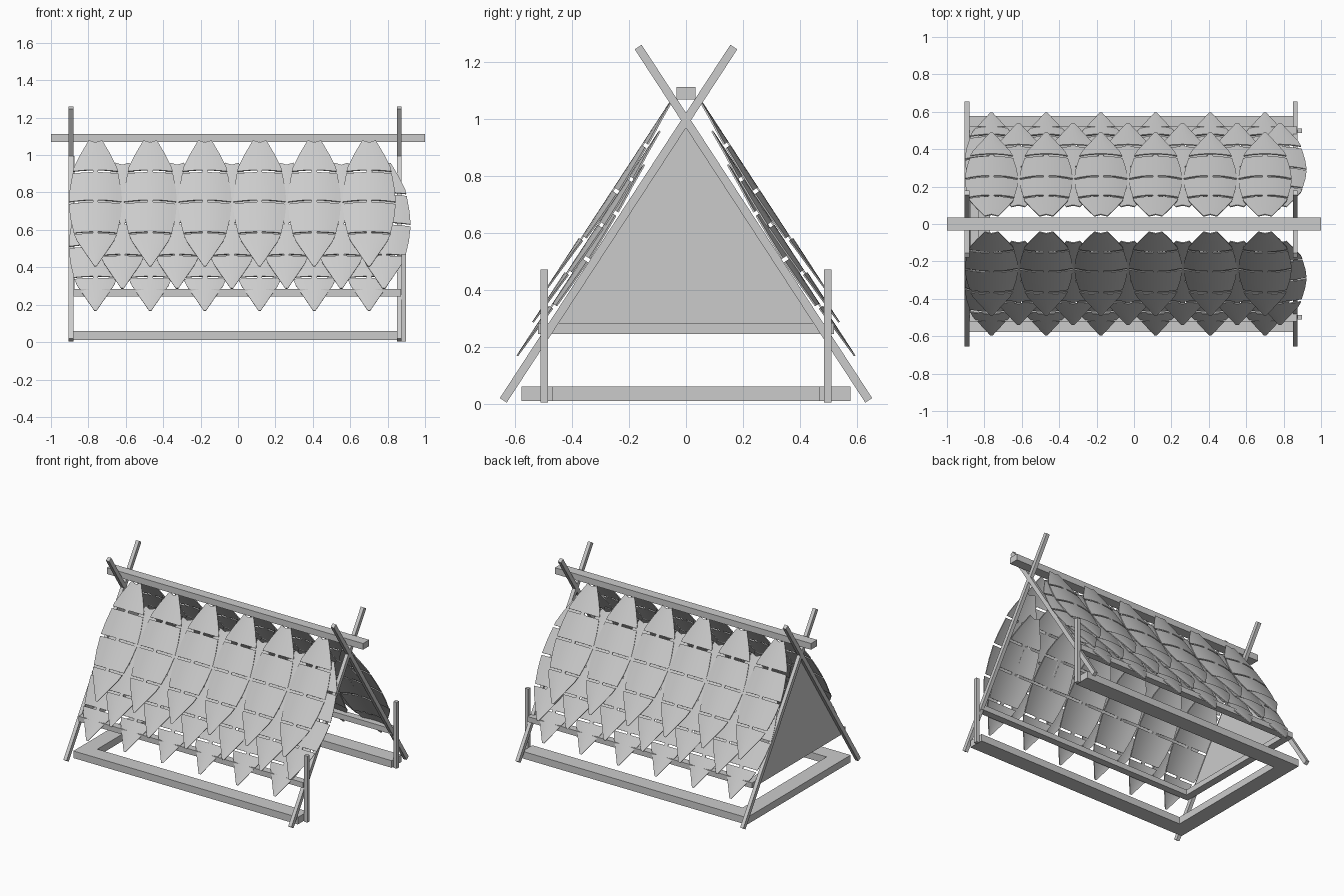
import bpy, bmesh, math
from mathutils import Vector, Matrix

if "Cube" in bpy.data.objects:
    bpy.data.objects.remove(bpy.data.objects["Cube"])

grey = bpy.data.materials.new("plain_grey")
grey.diffuse_color = (0.6, 0.6, 0.6, 1)
grey.use_nodes = True
grey.node_tree.nodes["Principled BSDF"].inputs["Base Color"].default_value = grey.diffuse_color


def add_object(name, bm):
    bmesh.ops.recalc_face_normals(bm, faces=bm.faces)
    mesh = bpy.data.meshes.new(name)
    bm.to_mesh(mesh)
    bm.free()
    mesh.materials.append(grey)
    obj = bpy.data.objects.new(name, mesh)
    bpy.context.collection.objects.link(obj)
    return obj


def box(name, lo, hi):
    lo, hi = Vector(lo), Vector(hi)
    bm = bmesh.new()
    size = Matrix.Diagonal((*(hi - lo), 1))
    bmesh.ops.create_cube(bm, size=1, matrix=Matrix.Translation((lo + hi) / 2) @ size)
    return add_object(name, bm)


def prism(name, outline, depth, axis):
    """Extrude a flat outline along an axis ("x" or "z")."""
    bm = bmesh.new()
    start, end = depth
    if axis == "x":
        verts = [bm.verts.new((start, a, b)) for a, b in outline]
        step = (end - start, 0, 0)
    else:
        verts = [bm.verts.new((a, b, start)) for a, b in outline]
        step = (0, 0, end - start)
    face = bm.faces.new(verts)
    new = bmesh.ops.extrude_face_region(bm, geom=[face])["geom"]
    bmesh.ops.translate(bm, vec=step, verts=[v for v in new if isinstance(v, bmesh.types.BMVert)])
    return add_object(name, bm)


def u_frame(name, x0, x1, y, width, z0, z1):
    """Three-sided frame, open at the entrance end."""
    i = y - width
    prism(name, [(x1, -y), (x1, -i), (x0 + width, -i), (x0 + width, i),
                 (x1, i), (x1, y), (x0, y), (x0, -y)], (z0, z1), "z")


# Ridge beam and the two open frames
box("ridge_beam", (-1, -0.034, 1.069), (1, 0.034, 1.113))
u_frame("base_frame", -0.88, 0.872, 0.578, 0.11, 0.01, 0.06)
u_frame("eave_frame", -0.88, 0.872, 0.52, 0.05, 0.245, 0.283)

# Crossed poles at both ends
low, high, half = Vector((-0.642, 0.012)), Vector((0.168, 1.253)), 0.0145
side = (high - low).normalized().orthogonal() * half
for end, x in (("closed", -0.893), ("open", 0.862)):
    for s in (-1, 1):
        pts = [low + side, low - side, high - side, high + side]
        prism(end + "_end_pole", [(-s * p.x, p.y) for p in pts], (x - 0.0125, x + 0.0125), "x")

# Upright posts at the open end
for s in (-1, 1):
    box("entrance_post", (0.874, s * 0.498 - 0.0125, 0.004), (0.899, s * 0.498 + 0.0125, 0.472))

# Triangular end wall
prism("end_wall", [(-0.49, 0.245), (0.49, 0.245), (0, 0.995)], (-0.882, -0.874), "x")


# Leaf shingle: four curved pieces joined by narrow bridges,
# each row is (distance down the slope, half width)
SEGMENTS = [
    [(0, 0.036), (0.09, 0.082), (0.165, 0.115), (0.190, 0.12)],
    [(0.204, 0.122), (0.30, 0.137), (0.381, 0.143)],
    [(0.395, 0.143), (0.49, 0.134), (0.584, 0.116)],
    [(0.598, 0.113), (0.64, 0.098), (0.806, 0.006)],
]
COLUMNS = 8


def leaf_mesh():
    bm = bmesh.new()

    def patch(rows):
        grid = []
        for d, w in rows:
            line = []
            for c in range(COLUMNS + 1):
                u = 2 * c / COLUMNS - 1
                notch = 0.014 * (1 - abs(u)) if d == 0 else 0
                line.append(bm.verts.new((u * w, d + notch, -0.02 * (u * w / 0.143) ** 2)))
            grid.append(line)
        for a, b in zip(grid, grid[1:]):
            for c in range(COLUMNS):
                bm.faces.new((a[c], a[c + 1], b[c + 1], b[c]))

    for seg in SEGMENTS:
        patch(seg)
    for a, b in zip(SEGMENTS, SEGMENTS[1:]):
        patch([(a[-1][0], 0.014), (b[0][0], 0.014)])
    bmesh.ops.recalc_face_normals(bm, faces=bm.faces)
    bmesh.ops.solidify(bm, geom=bm.faces[:], thickness=0.006)
    obj = add_object("leaf_shingle", bm)
    bpy.context.view_layer.objects.active = obj
    obj.select_set(True)
    bpy.ops.object.shade_smooth_by_angle(angle=math.radians(30))
    obj.select_set(False)
    return obj


# Three overlapping courses of leaves on both slopes
even = [-0.762 + 0.2925 * i for i in range(6)]
odd = [-0.618 + 0.2925 * i for i in range(5)] + [0.78]
COURSES = [("upper", even, 0.045, 1.08), ("middle", odd, 0.095, 0.96), ("lower", even, 0.15, 0.842)]
master = leaf_mesh()
slope = Vector((0, 0.44, -0.675)).normalized()
for course, centres, y, z in COURSES:
    for s in (-1, 1):
        down = Vector((0, s * slope.y, slope.z))
        across = Vector((s, 0, 0))
        basis = Matrix((across, down, across.cross(down))).transposed().to_4x4()
        for x in centres:
            leaf = bpy.data.objects.new(course + "_leaf", master.data)
            bpy.context.collection.objects.link(leaf)
            leaf.matrix_world = Matrix.Translation((x, s * y, z)) @ basis
bpy.data.objects.remove(master)
